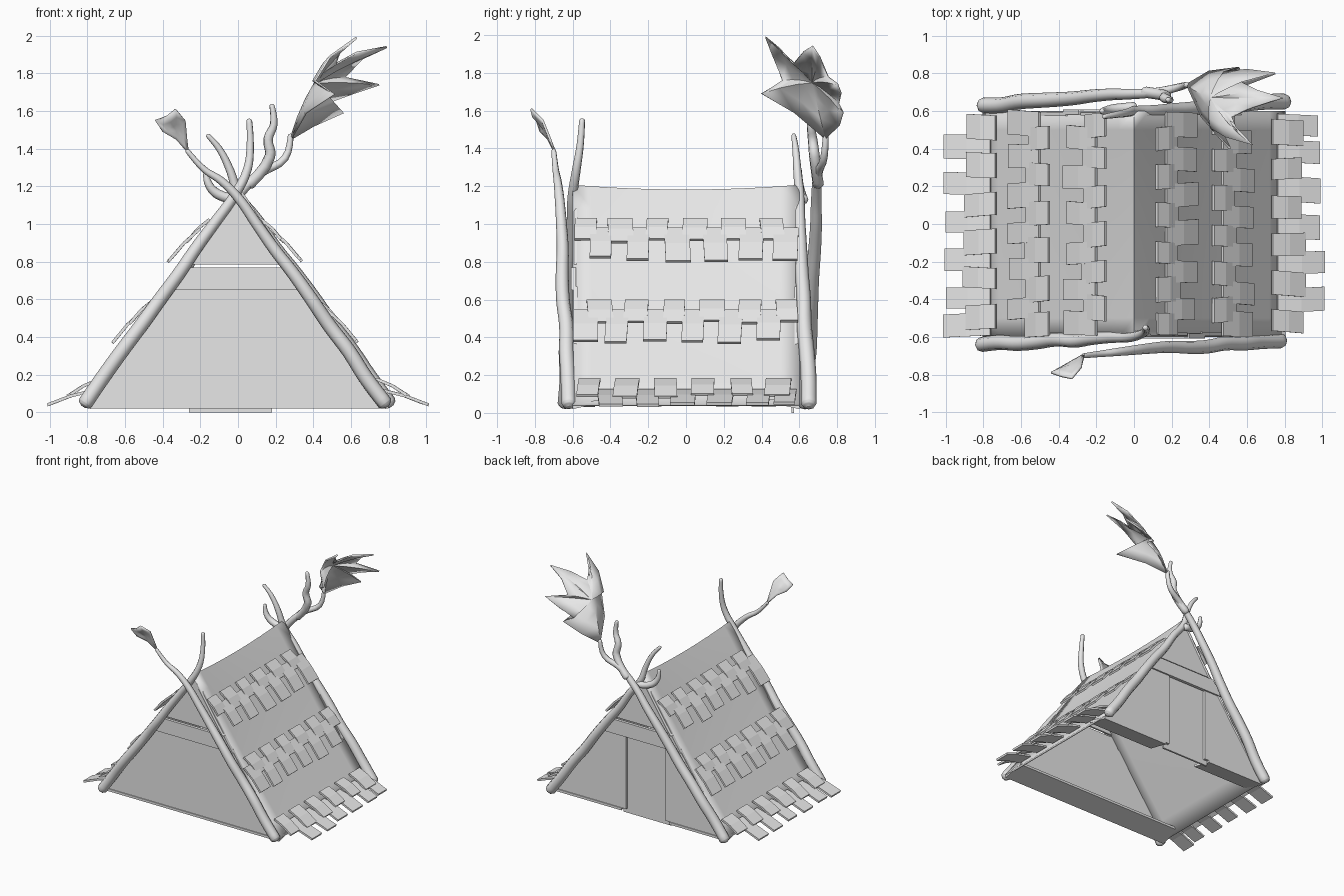
import bpy, bmesh, math, random
from mathutils import Vector

random.seed(4)
cube = bpy.data.objects.get("Cube")
if cube:
    bpy.data.objects.remove(cube, do_unlink=True)

GREY = (0.8, 0.8, 0.8, 1)
mat = bpy.data.materials.new("plain light grey")
mat.use_nodes = True
mat.diffuse_color = GREY
mat.node_tree.nodes["Principled BSDF"].inputs["Base Color"].default_value = GREY

HALF = 0.6      # half length of the tent
RIDGE = 1.19


def finish(name, bm, thickness=0, smooth=False):
    bmesh.ops.recalc_face_normals(bm, faces=bm.faces)
    mesh = bpy.data.meshes.new(name)
    bm.to_mesh(mesh)
    bm.free()
    ob = bpy.data.objects.new(name, mesh)
    bpy.context.collection.objects.link(ob)
    mesh.materials.append(mat)
    if thickness:
        mod = ob.modifiers.new("thickness", 'SOLIDIFY')
        mod.thickness = thickness
        mod.offset = 0
    if smooth:
        select(ob)
        bpy.ops.object.shade_smooth_by_angle(angle=math.radians(40))
    return ob


def select(ob):
    bpy.ops.object.select_all(action='DESELECT')
    ob.select_set(True)
    bpy.context.view_layer.objects.active = ob


def half_width(z):
    return 0.02 + 0.78 * (RIDGE - z) / (RIDGE - 0.04)


def prism(bm, corners, offset):
    """Flat polygon pushed along an offset into a solid."""
    face = bm.faces.new([bm.verts.new(c) for c in corners])
    new = bmesh.ops.extrude_face_region(bm, geom=[face], use_keep_orig=True)
    moved = [v for v in new["geom"] if isinstance(v, bmesh.types.BMVert)]
    bmesh.ops.translate(bm, verts=moved, vec=offset)


def panel(name, outline, y, depth):
    bm = bmesh.new()
    prism(bm, [(x, y - depth / 2, z) for x, z in outline], (0, depth, 0))
    return finish(name, bm)


def band(low, high, left=None, right=None):
    """Outline that follows the sloping sides unless a straight edge is given."""
    a, b = half_width(low) - 0.01, half_width(high) - 0.01
    return [(-a if left is None else left, low), (a if right is None else right, low),
            (b if right is None else right, high), (-b if left is None else left, high)]


# Cloth roof, sagging along the ridge
bm = bmesh.new()
rows = []
for i in range(13):
    y = -HALF + 2 * HALF * i / 12
    sag = 0.025 * (1 - (y / HALF) ** 2)
    row = []
    for j in range(-10, 11):
        t = abs(j) / 10
        z = RIDGE + 0.01 - (RIDGE - 0.03) * t - sag * (1 - t)
        x = math.copysign(0.8 * t - 0.02 * math.sin(math.pi * t), j)
        row.append(bm.verts.new((x, y, z)))
    rows.append(row)
for r, s in zip(rows, rows[1:]):
    for j in range(len(r) - 1):
        bm.faces.new((r[j], r[j + 1], s[j + 1], s[j]))
finish("cloth_roof", bm, 0.015, True)

# End walls, cross bands and gables
for end, side in (("front", -1), ("back", 1)):
    y = side * (HALF - 0.015)
    panel(end + "_cross_band", band(0.65, 0.77), y + side * 0.01, 0.025)
    panel(end + "_gable", band(0.785, 1.17), y, 0.015)
panel("front_wall", band(0.04, 0.67), -HALF + 0.015, 0.02)
panel("back_wall_left", band(0.04, 0.67, left=0.14), HALF - 0.015, 0.02)
panel("back_wall_right", band(0.04, 0.67, right=-0.22), HALF - 0.015, 0.02)
panel("back_door", [(-0.26, 0), (0.18, 0), (0.18, 0.67), (-0.26, 0.67)], HALF - 0.035, 0.015)

# Ground flaps turned inward under the end walls
for name, side, x0, x1 in (("front_flap", -1, -0.8, 0.8),
                           ("back_flap_left", 1, 0.18, 0.8),
                           ("back_flap_right", 1, -0.8, -0.26)):
    bm = bmesh.new()
    inner = side * (HALF - 0.18)
    prism(bm, [(x0, side * HALF, 0.02), (x1, side * HALF, 0.02),
               (x1, inner, 0.06), (x0, inner, 0.06)], (0, 0, 0.02))
    finish(name, bm)


# Shingles: two staggered layers in each of three rows per side
def shingle(bm, side, start, tip, y, width):
    a = Vector((side * start[0], 0, start[1]))
    b = Vector((side * tip[0], 0, tip[1]))
    normal = Vector((side * (a.z - b.z), 0, abs(b.x - a.x))).normalized()
    b += (b - a) * random.uniform(-0.12, 0.05)
    mid = a.lerp(b, 0.5) + normal * 0.008
    skew = random.uniform(-0.015, 0.015)
    levels = []
    for k, p in enumerate((a, mid, b)):
        ring = []
        for w, t in ((-1, 0), (1, 0), (1, 1), (-1, 1)):
            q = p + normal * (0.016 * t)
            q.y = y + skew * k / 2 + w * width / 2
            ring.append(bm.verts.new(q))
        levels.append(ring)
    for r, s in zip(levels, levels[1:]):
        for k in range(4):
            bm.faces.new((r[k - 1], r[k], s[k], s[k - 1]))
    bm.faces.new(levels[0])
    bm.faces.new(levels[-1])


ROWS = (
    ("upper", (0.13, 1.02), (0.25, 0.90), (0.18, 0.97), (0.345, 0.80), -0.55, 0.1),
    ("middle", (0.43, 0.59), (0.55, 0.47), (0.48, 0.54), (0.64, 0.37), -0.46, -0.1),
    ("bottom", (0.73, 0.17), (0.90, 0.08), (0.76, 0.11), (1.0, 0.035), -0.51, 0.1),
)
for side, label, shift in ((1, "left", -0.015), (-1, "right", 0.015)):
    for name, s1, t1, s2, t2, first, stagger in ROWS:
        if name == "bottom":
            shift = 0
        bm = bmesh.new()
        for i in range(6):
            y = first + 0.2 * i
            for s, t, dy in ((s1, t1, 0), (s2, t2, stagger)):
                yy = max(-0.53, min(0.53, side * (y + dy)))
                shingle(bm, side, (s[0] + shift, s[1]), (t[0] + shift, t[1]), yy,
                        random.uniform(0.11, 0.135))
        finish(f"{name}_shingles_{label}", bm)


# Rough wooden poles and twigs
def branch(name, points, r0, r1, foot=False):
    pts = [Vector(p) for p in points]
    if foot:     # break the long lower length into slightly uneven pieces
        low, cross = pts[0], pts[1]
        wobble = [low.lerp(cross, k / 8) + Vector((random.uniform(-1, 1), random.uniform(-1, 1), 0)) * 0.007
                  for k in range(1, 8)]
        pts = [low] + wobble + pts[1:]
    path = [(p, r0 + (r1 - r0) * (k / (len(pts) - 1)) ** 2) for k, p in enumerate(pts)]
    # rounded ends
    for i, j in ((0, 1), (-1, -2)):
        p, r = path[i]
        out = (p - path[j][0]).normalized()
        cap = [(p + out * r * 0.35, r * 0.8), (p + out * r * 0.6, r * 0.3)]
        path = cap[::-1] + path if i == 0 else path + cap
    curve = bpy.data.curves.new(name, 'CURVE')
    curve.dimensions = '3D'
    curve.bevel_depth = 1
    curve.bevel_resolution = 2
    curve.resolution_u = 4
    curve.use_fill_caps = True
    spline = curve.splines.new('BEZIER')
    spline.bezier_points.add(len(path) - 1)
    for bp, (p, r) in zip(spline.bezier_points, path):
        bp.co, bp.radius = p, r
        bp.handle_left_type = bp.handle_right_type = 'AUTO'
    curve.materials.append(mat)
    ob = bpy.data.objects.new(name, curve)
    bpy.context.collection.objects.link(ob)
    select(ob)
    bpy.ops.object.convert(target='MESH')
    bpy.ops.object.shade_smooth_by_angle(angle=math.radians(60))


branch("front_pole_left", [(0.78, -0.62, 0.05), (0, -0.67, 1.14), (-0.09, -0.68, 1.23),
                           (-0.18, -0.69, 1.29), (-0.27, -0.7, 1.39)], 0.04, 0.012, True)
branch("front_pole_right", [(-0.81, -0.64, 0.05), (-0.02, -0.6, 1.15), (0.05, -0.58, 1.29),
                            (0.065, -0.56, 1.42), (0.06, -0.55, 1.55)], 0.04, 0.015, True)
branch("back_pole_right", [(-0.8, 0.63, 0.05), (-0.02, 0.69, 1.13), (0.12, 0.7, 1.27),
                           (0.25, 0.73, 1.35), (0.28, 0.74, 1.47)], 0.042, 0.015, True)
branch("back_pole_left", [(0.8, 0.65, 0.05), (0, 0.6, 1.16), (-0.04, 0.59, 1.28),
                          (-0.1, 0.58, 1.4), (-0.16, 0.57, 1.47)], 0.042, 0.012, True)
branch("back_twig_tall", [(0.06, 0.7, 1.21), (0.17, 0.68, 1.36), (0.16, 0.67, 1.45),
                          (0.19, 0.66, 1.53), (0.18, 0.66, 1.63)], 0.03, 0.013)
branch("back_twig_small", [(0, 0.62, 1.13), (-0.11, 0.61, 1.16), (-0.16, 0.6, 1.22),
                           (-0.17, 0.6, 1.29)], 0.028, 0.012)


# Leaves: an outline fanned to a raised centre
def leaf(name, outline, centre, bulge):
    bm = bmesh.new()
    c, push = Vector(centre), Vector(bulge)
    rings = [[bm.verts.new(c.lerp(Vector(p), t) + push * (1 - t * t)) for p in outline]
             for t in (0.3, 0.65, 1)]
    hub = bm.verts.new(c + push)
    n = len(outline)
    for i in range(n):
        j = (i + 1) % n
        bm.faces.new((hub, rings[0][i], rings[0][j]))
        for r, s in zip(rings, rings[1:]):
            bm.faces.new((r[i], s[i], s[j], r[j]))
    finish(name, bm, 0.012, True)


leaf("large_leaf", [(0.28, 0.74, 1.45), (0.4, 0.81, 1.52), (0.56, 0.83, 1.59), (0.48, 0.81, 1.64),
                    (0.6, 0.82, 1.69), (0.75, 0.8, 1.74), (0.57, 0.75, 1.78), (0.66, 0.71, 1.88),
                    (0.79, 0.67, 1.94), (0.63, 0.62, 1.91), (0.52, 0.57, 1.85), (0.55, 0.49, 1.93),
                    (0.63, 0.42, 1.99), (0.49, 0.46, 1.89), (0.41, 0.51, 1.76), (0.51, 0.4, 1.69),
                    (0.36, 0.57, 1.59)],
     (0.45, 0.68, 1.72), (-0.04, -0.01, 0.03))
leaf("small_leaf", [(-0.26, -0.69, 1.37), (-0.33, -0.73, 1.45), (-0.4, -0.77, 1.49),
                    (-0.44, -0.79, 1.55), (-0.38, -0.81, 1.57), (-0.33, -0.82, 1.61),
                    (-0.28, -0.76, 1.55), (-0.27, -0.72, 1.45)],
     (-0.34, -0.76, 1.51), (0.01, 0.01, -0.01))
